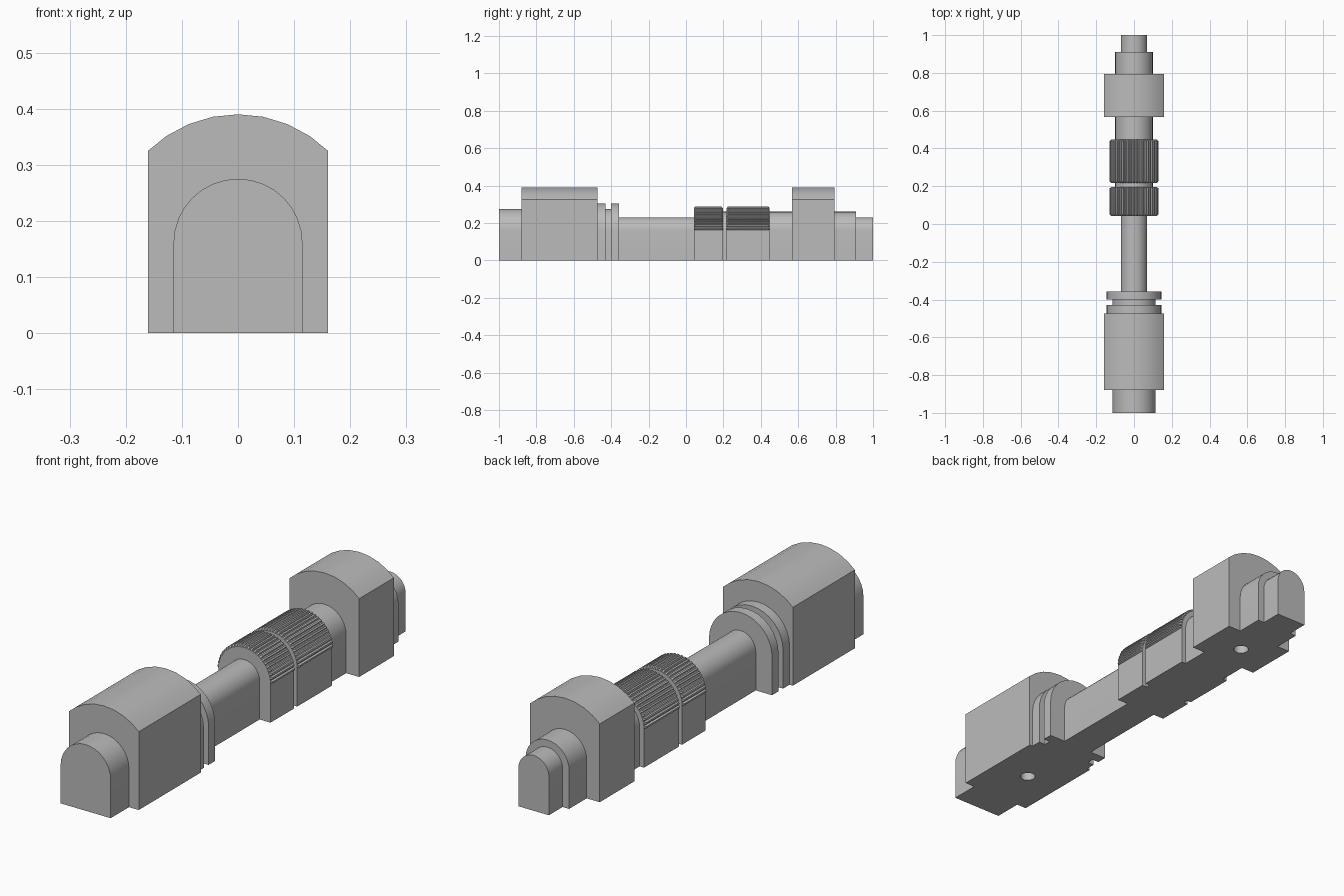
import bpy
import bmesh
from math import cos, sin, pi, sqrt, radians

if "Cube" in bpy.data.objects:
    bpy.data.objects.remove(bpy.data.objects["Cube"], do_unlink=True)

AXIS = 0.16       # height of the shaft axis
STEPS = 16        # facets over the half circle

grey = bpy.data.materials.new("plain_grey")
grey.use_nodes = True
colour = (0.5, 0.5, 0.5, 1)
grey.diffuse_color = colour
grey.node_tree.nodes["Principled BSDF"].inputs["Base Color"].default_value = colour


def arch(radius, half_width=None):
    """Round-topped outline standing on the ground, optionally with trimmed sides."""
    w = half_width or radius
    arc = [(radius * cos(pi * i / STEPS), radius * sin(pi * i / STEPS))
           for i in range(STEPS + 1)]
    if half_width:
        h = sqrt(radius ** 2 - w ** 2)
        arc = [(w, h)] + [p for p in arc if abs(p[0]) < w] + [(-w, h)]
    return [(w, 0)] + [(x, AXIS + z) for x, z in arc] + [(-w, 0)]


def ridged_arch(root, tip, teeth=25):
    """Arch whose round part carries small teeth."""
    tooth = ((0, root), (0.15, root), (0.3, tip), (0.7, tip), (0.85, root))
    polar = [(pi * (i + t) / teeth, r) for i in range(teeth) for t, r in tooth]
    polar.append((pi, root))
    arc = [(r * cos(a), AXIS + r * sin(a)) for a, r in polar]
    return [(root, 0)] + arc + [(-root, 0)]


def loft(name, sections):
    """Skin matching outlines placed along y and cap both ends."""
    bm = bmesh.new()
    rings = [[bm.verts.new((x, y, z)) for x, z in outline] for y, outline in sections]
    n = len(rings[0])
    for a, b in zip(rings, rings[1:]):
        for i in range(n):
            j = (i + 1) % n
            bm.faces.new((a[i], a[j], b[j], b[i]))
    bm.faces.new(rings[0])
    bm.faces.new(rings[-1])
    bmesh.ops.recalc_face_normals(bm, faces=bm.faces)
    mesh = bpy.data.meshes.new(name)
    bm.to_mesh(mesh)
    bm.free()
    mesh.materials.append(grey)
    obj = bpy.data.objects.new(name, mesh)
    bpy.context.collection.objects.link(obj)
    return obj


def activate(obj):
    bpy.ops.object.select_all(action='DESELECT')
    obj.select_set(True)
    bpy.context.view_layer.objects.active = obj


def smooth(obj):
    activate(obj)
    bpy.ops.object.shade_smooth_by_angle(angle=radians(25))


def drill(obj, y, radius=0.03, depth=0.12):
    """Blind round hole in the underside."""
    bpy.ops.mesh.primitive_cylinder_add(vertices=32, radius=radius, depth=2 * depth,
                                        location=(0, y, 0))
    cutter = bpy.context.object
    cutter.name = "hole_cutter"
    cutter.hide_render = True
    cutter.data.materials.append(grey)
    mod = obj.modifiers.new("hole", 'BOOLEAN')
    mod.operation = 'DIFFERENCE'
    mod.solver = 'EXACT'
    mod.object = cutter
    activate(obj)
    bpy.ops.object.modifier_apply(modifier=mod.name)
    bpy.data.objects.remove(cutter, do_unlink=True)


# Plain arched sections of the shaft, front to back
for name, y0, y1, radius in (
        ("front_stub", -1, -0.88, 0.115),
        ("front_collar", -0.473, -0.43, 0.145),
        ("collar_groove", -0.43, -0.4, 0.115),
        ("rear_collar", -0.4, -0.358, 0.145),
        ("long_shaft", -0.358, 0.042, 0.07),
        ("grip_gap", 0.197, 0.217, 0.1),
        ("rear_neck", 0.447, 0.567, 0.1),
        ("rear_step", 0.795, 0.91, 0.1),
        ("rear_stub", 0.91, 1, 0.07)):
    smooth(loft(name, [(y0, arch(radius)), (y1, arch(radius))]))

# Large blocks with trimmed sides and a hole underneath
for name, y0, y1 in (("front_block", -0.88, -0.473), ("rear_block", 0.567, 0.795)):
    outline = arch(0.23, 0.16)
    block = loft(name, [(y0, outline), (y1, outline)])
    drill(block, (y0 + y1) / 2)
    smooth(block)

# Knurled grips with bevelled tooth ends
BEVEL = 0.008
for name, y0, y1 in (("front_grip", 0.042, 0.197), ("rear_grip", 0.217, 0.447)):
    ends, teeth = ridged_arch(0.12, 0.12), ridged_arch(0.12, 0.129)
    smooth(loft(name, [(y0, ends), (y0 + BEVEL, teeth), (y1 - BEVEL, teeth), (y1, ends)]))
